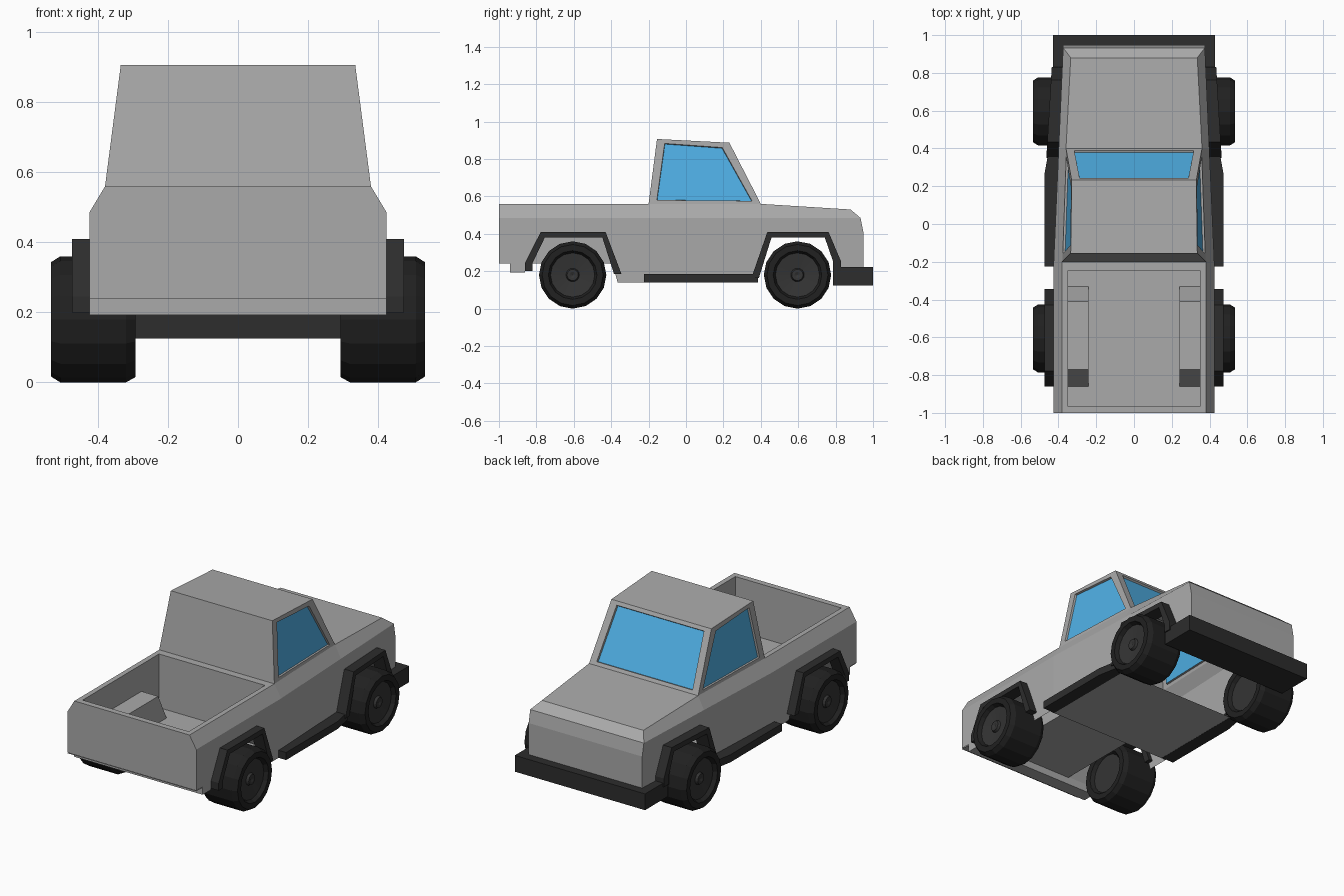
import bpy, bmesh, math

if "Cube" in bpy.data.objects:
    bpy.data.objects.remove(bpy.data.objects["Cube"])


def material(name, rgb):
    m = bpy.data.materials.new(name)
    m.diffuse_color = (*rgb, 1)
    m.use_nodes = True
    m.node_tree.nodes["Principled BSDF"].inputs["Base Color"].default_value = m.diffuse_color
    return m


PAINT = material("grey_paint", (0.4, 0.4, 0.4))
TRIM = material("dark_trim", (0.026, 0.026, 0.026))
TYRE = material("rubber", (0.015, 0.015, 0.015))
RIM = material("dark_rim", (0.035, 0.035, 0.035))
GLASS = material("blue_glass", (0.08, 0.44, 0.8))


def finish(name, bm, *mats):
    bmesh.ops.remove_doubles(bm, verts=bm.verts, dist=0.0005)
    bmesh.ops.recalc_face_normals(bm, faces=bm.faces)
    me = bpy.data.meshes.new(name)
    bm.to_mesh(me)
    bm.free()
    for m in mats:
        me.materials.append(m)
    ob = bpy.data.objects.new(name, me)
    bpy.context.collection.objects.link(ob)
    return ob


def face(bm, pts):
    return bm.faces.new([bm.verts.new(p) for p in pts])


def both(bm, pts):
    """A face and its mirror image."""
    for s in (1, -1):
        face(bm, [(s * x, y, z) for x, y, z in pts])


def across(bm, a, b):
    """A strip spanning the width between two (x, y, z) points."""
    face(bm, [a, b, (-b[0], *b[1:]), (-a[0], *a[1:])])


def prism(name, prof, x_in, x_out, mat):
    """A (y, z) profile extruded in x on both sides; x may depend on y."""
    bm = bmesh.new()
    n = len(prof)
    for s in (1, -1):
        a, b = ([bm.verts.new((s * f(y), y, z)) for y, z in prof] for f in (x_in, x_out))
        bm.faces.new(a)
        bm.faces.new(b)
        for i in range(n):
            j = (i + 1) % n
            bm.faces.new((a[i], a[j], b[j], b[i]))
    return finish(name, bm, mat)


def box(name, x, y0, y1, z0, z1, mat):
    bm = bmesh.new()
    bmesh.ops.create_cube(bm, size=1)
    for v in bm.verts:
        v.co = (v.co.x * 2 * x, y0 + (v.co.y + .5) * (y1 - y0), z0 + (v.co.z + .5) * (z1 - z0))
    return finish(name, bm, mat)


def side_x(y):
    return 0.425 if y < -0.2 else 0.425 - 0.05 * (y + 0.2) / 1.14


# Body shell: side panels with wheel arch openings
bm = bmesh.new()
rear = [(-1, .24), (-.84, .24), (-.765, .395), (-.44, .395), (-.365, .14),
        (-.2, .14), (-.2, .485), (-1, .485)]
front = [(-.2, .14), (.37, .14), (.45, .395), (.755, .395), (.82, .25), (.82, .2),
         (.948, .2), (.948, .41), (.933, .485), (-.2, .485)]
for panel in (rear, front):
    both(bm, [(side_x(y), y, z) for y, z in panel])

# Sloped shoulders
both(bm, [(.425, -1, .485), (.425, -.2, .485), (.38, -.2, .56), (.38, -1, .56)])
both(bm, [(.425, -.2, .485), (side_x(.4), .4, .485), (.36, .4, .56), (.38, -.2, .56)])
both(bm, [(side_x(.4), .4, .485), (side_x(.933), .933, .485), (.335, .88, .53), (.36, .4, .56)])

# Hood and nose
nose = [(.36, .4, .56), (.335, .88, .53), (side_x(.933), .933, .485),
        (side_x(.948), .948, .41), (side_x(.948), .948, .2)]
for a, b in zip(nose, nose[1:]):
    across(bm, a, b)

# Tailgate
face(bm, [(-.425, -1, .24), (.425, -1, .24), (.425, -1, .485), (.38, -1, .56),
          (-.38, -1, .56), (-.425, -1, .485)])
finish("body_shell", bm, PAINT)


def underside(name, strips, z):
    """Downward-facing sheets, each (half width at y0, y0, half width at y1, y1)."""
    bm = bmesh.new()
    for xa, ya, xb, yb in strips:
        face(bm, [(-xa, ya, z), (-xb, yb, z), (xb, yb, z), (xa, ya, z)])
    for f in bm.faces:
        f.normal_update()
    me = bpy.data.meshes.new(name)
    bm.to_mesh(me)
    bm.free()
    me.materials.append(PAINT)
    bpy.context.collection.objects.link(bpy.data.objects.new(name, me))


underside("cab_floor", [(.42, -.23, .4, .37)], .141)
underside("bed_underside", [(.425, -1, .425, -.86), (.24, -.86, .24, -.33), (.425, -.33, .425, -.2)], .236)

# Cargo bed: rim, walls and floor
bm = bmesh.new()
both(bm, [(.38, -1, .56), (.38, -.2, .56), (.35, -.245, .56), (.35, -.965, .56)])
across(bm, (.38, -1, .56), (.35, -.965, .56))
across(bm, (.38, -.2, .56), (.35, -.245, .56))
both(bm, [(.35, y, z) for y, z in ((-.965, .24), (-.86, .24), (-.77, .4), (-.41, .4),
                                   (-.33, .24), (-.245, .24), (-.245, .56), (-.965, .56))])
for y in (-.965, -.245):
    across(bm, (.35, y, .24), (.35, y, .56))
for x, y0, y1 in ((.35, -.965, -.86), (.24, -.86, -.33), (.35, -.33, -.245)):
    across(bm, (x, y0, .24), (x, y1, .24))

# Wheel wells rising through the bed
well = [(-.86, .24), (-.77, .4), (-.41, .4), (-.33, .24)]
both(bm, [(.24, y, z) for y, z in well])
for (ya, za), (yb, zb) in zip(well, well[1:]):
    both(bm, [(.24, ya, za), (.24, yb, zb), (.42, yb, zb), (.42, ya, za)])
finish("cargo_bed", bm, PAINT)

# Cab with inset windows
bm = bmesh.new()
base = [(.38, -.2, .56), (.36, .4, .56), (-.36, .4, .56), (-.38, -.2, .56)]
roof = [(.335, -.155, .907), (.33, .232, .887), (-.33, .232, .887), (-.335, -.155, .907)]
lo = [bm.verts.new(p) for p in base]
hi = [bm.verts.new(p) for p in roof]
bm.faces.new(hi)
walls = [bm.faces.new((lo[i], lo[(i + 1) % 4], hi[(i + 1) % 4], hi[i])) for i in range(4)]
bmesh.ops.recalc_face_normals(bm, faces=bm.faces)
panes = walls[:3]
bmesh.ops.inset_individual(bm, faces=panes, thickness=.031, depth=0)
for f, axis in zip(panes, (1, 0, 1)):  # wider pillars than top and bottom rails
    mid = f.calc_center_median()[axis]
    for v in f.verts:
        v.co[axis] -= math.copysign(.021, v.co[axis] - mid)
bmesh.ops.inset_individual(bm, faces=panes, thickness=.003, depth=-.012)
for f in panes:
    f.material_index = 1
finish("cab", bm, PAINT, GLASS)

# Wheel arch flares
prism("rear_flares", [(-.86, .2), (-.86, .245), (-.777, .41), (-.43, .41), (-.345, .185),
                      (-.385, .185), (-.447, .38), (-.755, .38), (-.82, .245), (-.82, .2)],
      lambda y: .40, lambda y: .475, TRIM)
prism("front_flares", [(.35, .165), (.435, .41), (.762, .41), (.83, .25), (.83, .2),
                       (.787, .2), (.787, .25), (.742, .38), (.457, .38), (.39, .165)],
      lambda y: side_x(y) - .025, lambda y: .46 - .06 * (y - .42), TRIM)

# Sills, bumper and rear crossbar
prism("side_sills", [(-.225, .14), (.26, .14), (.385, .14), (.385, .185), (.26, .185), (-.225, .185)],
      lambda y: .395, lambda y: .475 if y < .3 else .452, TRIM)
box("hood_end_bumper", .43, .785, 1, .125, .222, TRIM)
box("rear_crossbar", .425, -.94, -.86, .193, .24, PAINT)

# Wheels: one revolved tyre and rim profile, 16 sides
SEG = 16
section = [(.315, 0), (.315, .115), (.295, .13), (.293, .165), (.32, .18), (.508, .18),
           (.535, .163), (.535, .13), (.512, .118), (.502, .036), (.516, .03), (.516, .016), (.51, 0)]
for end, cy in (("rear", -.606), ("front", .596)):
    for side, s in (("left", -1), ("right", 1)):
        bm = bmesh.new()
        rings = [[bm.verts.new((s * x, cy + r * math.sin(2 * math.pi * k / SEG),
                                .18 - r * math.cos(2 * math.pi * k / SEG)))
                  for k in range(SEG)] if r else [bm.verts.new((s * x, cy, .18))]
                 for x, r in section]
        for i, (a, b) in enumerate(zip(rings, rings[1:])):
            for k in range(SEG):
                j = (k + 1) % SEG
                quad = [a[k % len(a)], a[j % len(a)], b[j % len(b)], b[k % len(b)]]
                f = bm.faces.new(list(dict.fromkeys(quad)))
                f.material_index = int(i < 1 or i > 7)
        finish(f"{end}_{side}_wheel", bm, TYRE, RIM)
